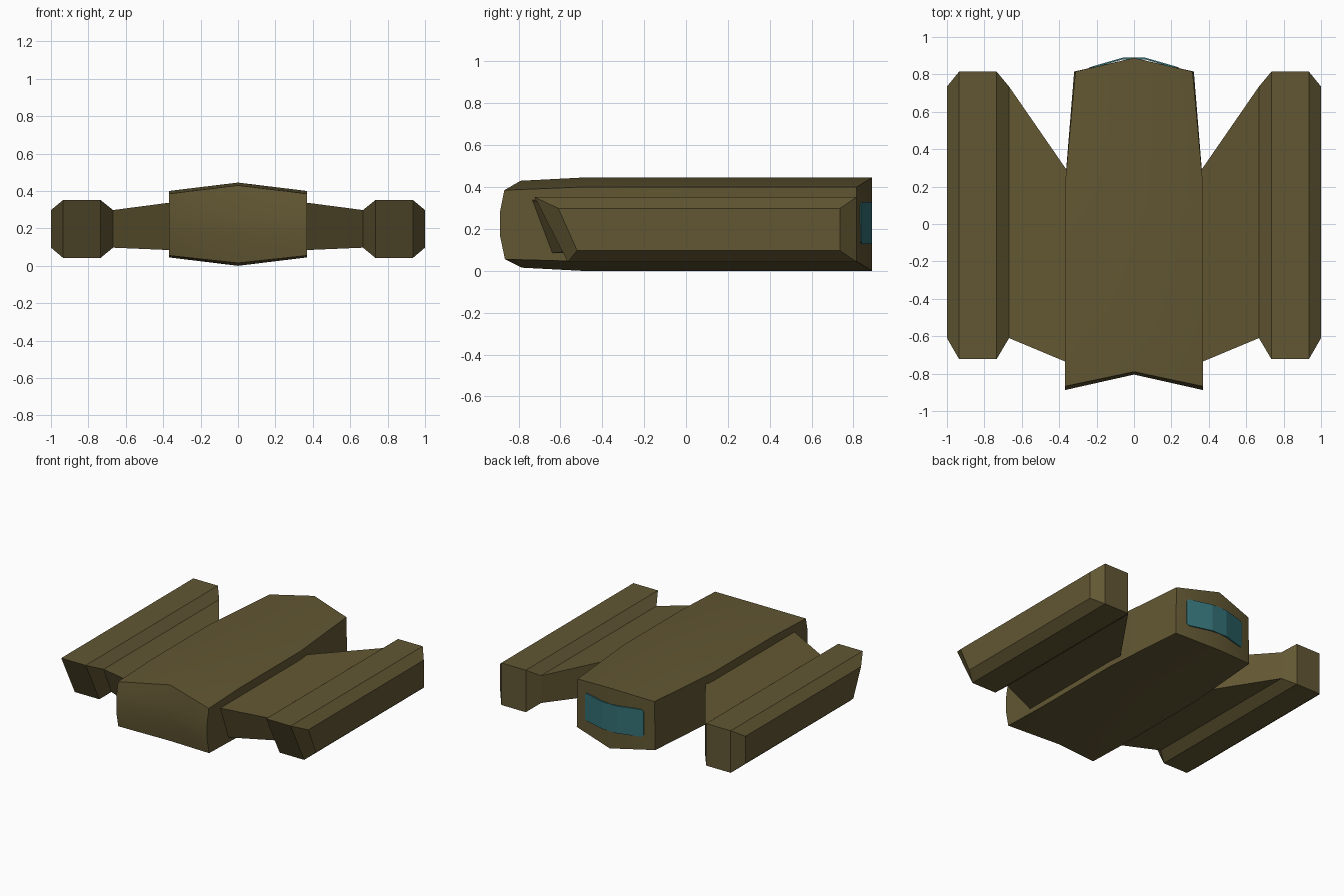
import bpy, bmesh

if "Cube" in bpy.data.objects:
    bpy.data.objects.remove(bpy.data.objects["Cube"])


def material(name, rgb):
    m = bpy.data.materials.new(name)
    m.diffuse_color = (*rgb, 1)
    m.use_nodes = True
    m.node_tree.nodes["Principled BSDF"].inputs["Base Color"].default_value = m.diffuse_color
    return m


OLIVE = material("olive_hull", (0.122, 0.095, 0.033))
TEAL = material("teal_window", (0.034, 0.162, 0.178))


def loft(name, columns, mat, smooth=False):
    """Skin a row of equal-length closed outlines and cap both ends."""
    bm = bmesh.new()
    rows = [[bm.verts.new(p) for p in col] for col in columns]
    n = len(rows[0])
    for a, b in zip(rows, rows[1:]):
        for i in range(n):
            j = (i + 1) % n
            bm.faces.new((a[i], a[j], b[j], b[i]))
    for cap in (rows[0], rows[-1]):
        if n == 10:  # hull side bends where the tail starts to taper
            bm.faces.new(cap[0:6] + cap[8:10])
            bm.faces.new(cap[5:9])
        else:
            bm.faces.new(cap)
    bmesh.ops.recalc_face_normals(bm, faces=bm.faces)
    me = bpy.data.meshes.new(name)
    bm.to_mesh(me)
    bm.free()
    me.materials.append(mat)
    ob = bpy.data.objects.new(name, me)
    bpy.context.collection.objects.link(ob)
    if smooth:
        bpy.ops.object.select_all(action='DESELECT')
        ob.select_set(True)
        bpy.context.view_layer.objects.active = ob
        bpy.ops.object.shade_smooth_by_angle(angle=0.56)
    return ob


# Hull: side and centre outlines (y, z), nose first, then belly, tail and roof
side = [(-.868, .385), (-.888, .285), (-.888, .165), (-.865, .055), (-.5, .045),
        (.2, .045), (.815, .045), (.815, .4), (.2, .4), (-.5, .4)]
centre = [(-.79, .43), (-.805, .285), (-.805, .165), (-.785, .015), (-.5, 0),
          (.2, 0), (.888, 0), (.888, .445), (.2, .445), (-.5, .445)]
half_width = [.37] * 6 + [.32, .313] + [.37] * 2


def hull_side(s):
    return [(s * w, y, z) for w, (y, z) in zip(half_width, side)]


loft("hull", [hull_side(-1), [(0, y, z) for y, z in centre], hull_side(1)],
     OLIVE, smooth=True)


# Wing and pod sections: x, front y (top, bottom), rear y, z (bottom, top)
def section(s, x, ft, fb, rear, zb, zt):
    return [(s * x, ft, zt), (s * x, fb, zb), (s * x, rear, zb), (s * x, rear, zt)]


root = (.34, -.747, -.65, .26, .083, .341)
tip = (.668, -.61, -.52, .735, .097, .298)
pod = [tip, (.735, -.723, -.565, .815, .042, .352),
       (.935, -.723, -.565, .815, .042, .352), (1.0, -.61, -.52, .735, .097, .298)]
for s, label in ((-1, "left"), (1, "right")):
    loft(label + "_wing", [section(s, *root), section(s, *tip)], OLIVE)
    loft(label + "_pod", [section(s, *p) for p in pod], OLIVE)

# Tail window: thin bent plate wrapped on the rear face
window = []
for x, y, c in ((-.24, .836, .015), (-.225, .842, 0), (-.06, .889, 0),
                (.06, .889, 0), (.225, .842, 0), (.24, .836, .015)):
    zb, zt = .127 + c, .328 - c
    window.append([(x, y, zb), (x, y, zt), (x, y - .009, zt), (x, y - .009, zb)])
loft("tail_window", window, TEAL)
